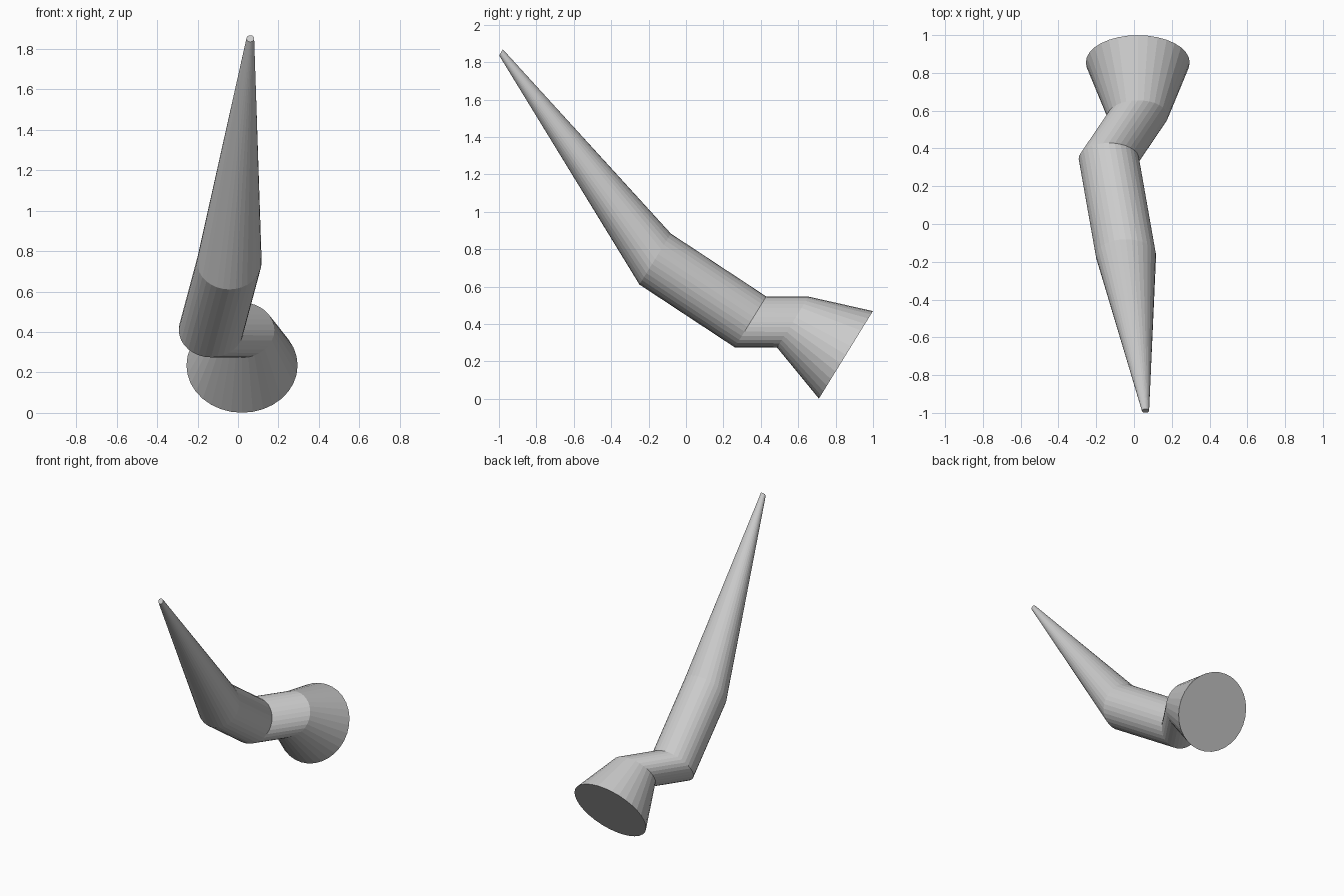
import bpy, bmesh
from math import sin, cos, pi
from mathutils import Vector

if "Cube" in bpy.data.objects:
    bpy.data.objects.remove(bpy.data.objects["Cube"])

SIDES = 32
# Parallel rings along the horn: centre x, y, z and radius
RINGS = [
    (0.02, 0.855, 0.235, 0.275),
    (0.02, 0.571, 0.410, 0.160),
    (-0.133, 0.345, 0.411, 0.160),
    (-0.043, -0.165, 0.747, 0.160),
    (0.061, -0.989, 1.852, 0.019),
]
# Every ring shares the same tilted plane
U = Vector((1, 0, 0))
V = Vector((0, 0.525, 0.851)).normalized()

bm = bmesh.new()
loops = []
for x, y, z, r in RINGS:
    c = Vector((x, y, z))
    loops.append([bm.verts.new(c + r * (cos(2 * pi * i / SIDES) * U + sin(2 * pi * i / SIDES) * V))
                  for i in range(SIDES)])

# Bent tube walls
for a, b in zip(loops, loops[1:]):
    for i in range(SIDES):
        j = (i + 1) % SIDES
        bm.faces.new((a[i], a[j], b[j], b[i]))

# Base and tip caps
bm.faces.new(loops[0])
bm.faces.new(loops[-1])
bmesh.ops.recalc_face_normals(bm, faces=bm.faces)

mesh = bpy.data.meshes.new("bent_horn")
bm.to_mesh(mesh)
bm.free()
horn = bpy.data.objects.new("bent_horn", mesh)
bpy.context.collection.objects.link(horn)
